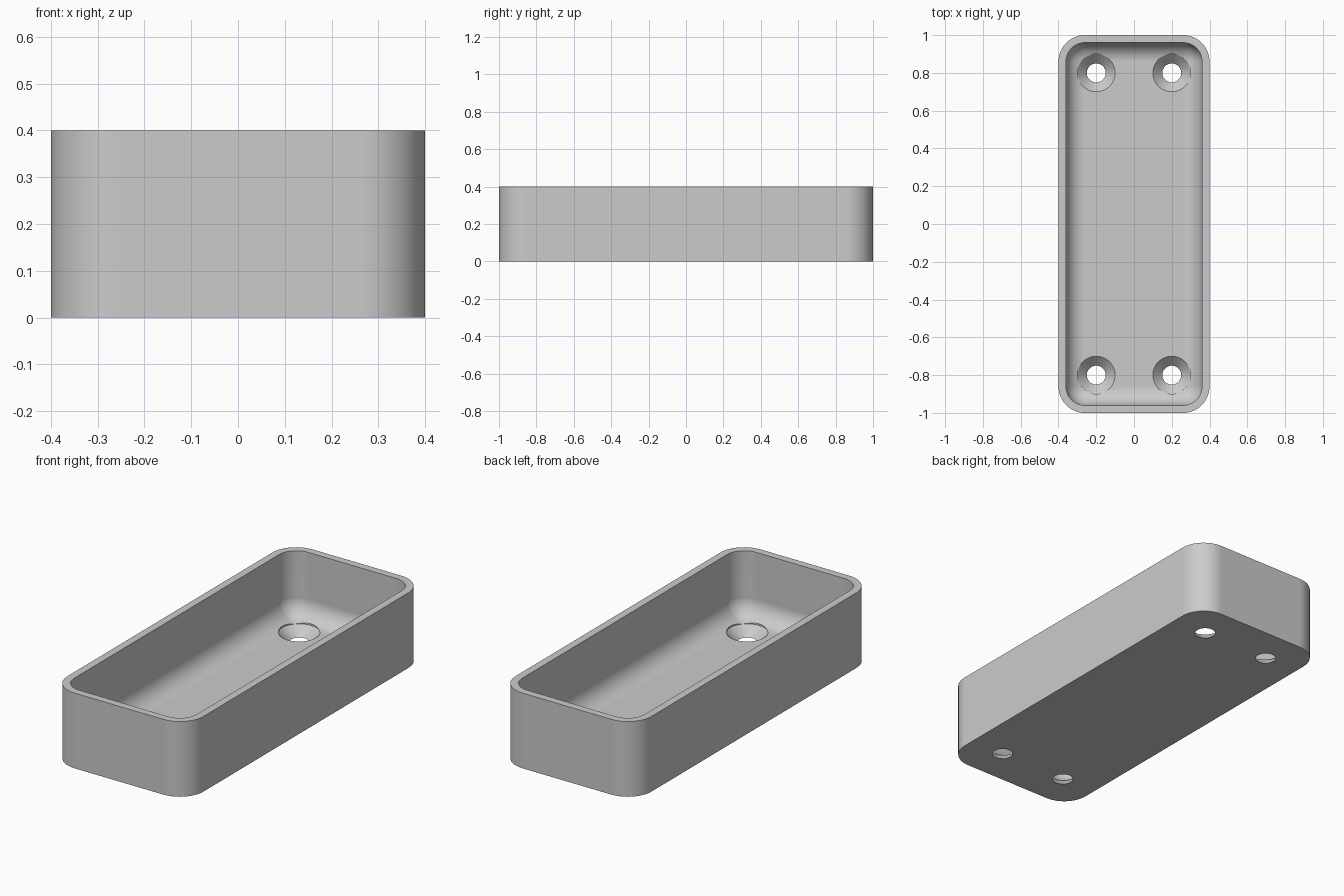
import bpy
import bmesh
from math import sin, cos, pi

HALF_X, HALF_Y, HEIGHT = 0.4, 1.0, 0.4
WALL, FLOOR = 0.04, 0.05
OUTER_R, FILLET = 0.14, 0.1
CORNER_STEPS, FILLET_STEPS = 16, 12

cube = bpy.data.objects.get("Cube")
if cube:
    bpy.data.objects.remove(cube, do_unlink=True)

# Single plain grey material
grey = bpy.data.materials.new("light_grey")
grey.use_nodes = True
colour = (0.6, 0.6, 0.6, 1)
grey.diffuse_color = colour
grey.node_tree.nodes["Principled BSDF"].inputs["Base Color"].default_value = colour


def rounded_ring(bm, inset, radius, z):
    """Rounded rectangle of vertices, inset from the outer wall."""
    cx, cy = HALF_X - inset - radius, HALF_Y - inset - radius
    ring = []
    for i, (sx, sy) in enumerate([(1, 1), (-1, 1), (-1, -1), (1, -1)]):
        for k in range(CORNER_STEPS + 1):
            a = (i + k / CORNER_STEPS) * pi / 2
            ring.append(bm.verts.new((sx * cx + radius * cos(a), sy * cy + radius * sin(a), z)))
    return ring


def circle_ring(bm, x, y, radius, z, sides=48):
    return [bm.verts.new((x + radius * cos(2 * pi * k / sides),
                          y + radius * sin(2 * pi * k / sides), z)) for k in range(sides)]


def loft(bm, rings):
    """Skin the rings in order and cap both ends."""
    for a, b in zip(rings, rings[1:]):
        n = len(a)
        for k in range(n):
            bm.faces.new((a[k], a[(k + 1) % n], b[(k + 1) % n], b[k]))
    bm.faces.new(rings[0][::-1])
    bm.faces.new(rings[-1])


def to_object(bm, name):
    bmesh.ops.remove_doubles(bm, verts=bm.verts, dist=1e-5)
    bmesh.ops.recalc_face_normals(bm, faces=bm.faces)
    mesh = bpy.data.meshes.new(name)
    bm.to_mesh(mesh)
    bm.free()
    mesh.materials.append(grey)
    obj = bpy.data.objects.new(name, mesh)
    bpy.context.collection.objects.link(obj)
    return obj


# Tray: outer wall, rim, inner wall, then a fillet rolling into the floor
bm = bmesh.new()
rings = [rounded_ring(bm, 0, OUTER_R, 0),
         rounded_ring(bm, 0, OUTER_R, HEIGHT),
         rounded_ring(bm, WALL, OUTER_R - WALL, HEIGHT)]
for k in range(FILLET_STEPS + 1):
    a = k / FILLET_STEPS * pi / 2
    shift = FILLET * (1 - cos(a))
    rings.append(rounded_ring(bm, WALL + shift, OUTER_R - WALL - shift,
                              FLOOR + FILLET * (1 - sin(a))))
loft(bm, rings)
tray = to_object(bm, "tray")

# Countersunk screw holes, cut through the floor near each corner
bm = bmesh.new()
for x in (-0.2, 0.2):
    for y in (-0.8, 0.8):
        loft(bm, [circle_ring(bm, x, y, r, z)
                  for r, z in [(0.03, -0.02), (0.1, FLOOR), (0.1, 0.2)]])
cutter = to_object(bm, "screw_hole_cutter")
cutter.hide_render = True

cut = tray.modifiers.new("screw_holes", 'BOOLEAN')
cut.operation = 'DIFFERENCE'
cut.solver = 'EXACT'
cut.object = cutter

bpy.ops.object.select_all(action='DESELECT')
tray.select_set(True)
bpy.context.view_layer.objects.active = tray
bpy.ops.object.modifier_apply(modifier=cut.name)
bpy.data.objects.remove(cutter, do_unlink=True)

# Smooth curves with crisp rims
bpy.ops.object.shade_smooth_by_angle(angle=pi / 6)
weighted = tray.modifiers.new("flat_face_normals", 'WEIGHTED_NORMAL')
weighted.keep_sharp = True
